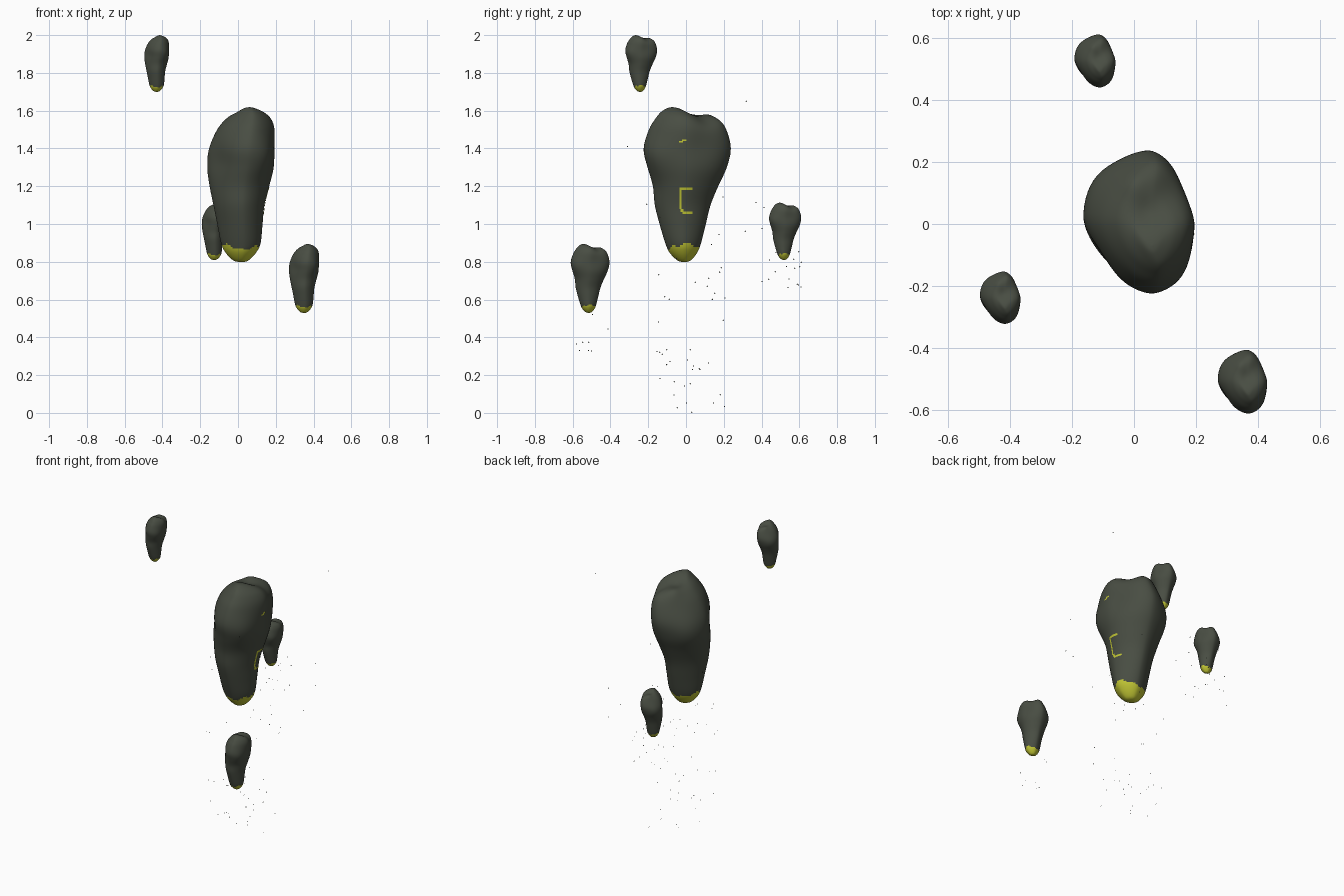
import bpy, bmesh, math, random
from mathutils import Vector
from mathutils.bvhtree import BVHTree

if "Cube" in bpy.data.objects:
    bpy.data.objects.remove(bpy.data.objects["Cube"], do_unlink=True)


def material(name, color):
    mat = bpy.data.materials.new(name)
    mat.use_nodes = True
    mat.diffuse_color = (*color, 1)
    bsdf = mat.node_tree.nodes["Principled BSDF"]
    bsdf.inputs["Base Color"].default_value = (*color, 1)
    bsdf.inputs["Roughness"].default_value = 0.9
    return mat


stone = material("dark stone", (0.066, 0.075, 0.056))
glow = material("yellow green", (0.54, 0.57, 0.035))

# Rock outline by height: z, x min, x max, y min, y max
PROFILE = [
    (0.798, 0.02, 0.02, -0.01, -0.01),
    (0.807, -0.025, 0.055, -0.045, 0.025),
    (0.85, -0.067, 0.097, -0.088, 0.06),
    (0.9, -0.09, 0.12, -0.11, 0.08),
    (1.0, -0.11, 0.13, -0.14, 0.105),
    (1.1, -0.13, 0.14, -0.165, 0.13),
    (1.2, -0.15, 0.165, -0.175, 0.17),
    (1.3, -0.162, 0.19, -0.20, 0.215),
    (1.4, -0.153, 0.198, -0.22, 0.237),
    (1.5, -0.11, 0.198, -0.195, 0.215),
    (1.56, -0.06, 0.178, -0.16, 0.18),
    (1.595, -0.01, 0.14, -0.13, 0.12),
    (1.615, 0.03, 0.09, -0.095, 0.0),
    (1.62, 0.06, 0.06, -0.07, -0.07),
]
SEGMENTS, STEPS = 64, 6

# Grooves and bulges: centre, radius, push
BUMPS = [
    ((0.05, 0.035, 1.60), 0.06, (0, 0, -0.028)),
    ((0.11, 0.10, 1.56), 0.08, (-0.02, -0.015, -0.035)),
    ((0.15, 0.08, 1.42), 0.10, (-0.015, -0.01, 0)),
    ((0.0, 0.14, 1.57), 0.05, (-0.005, 0, 0.012)),
    ((-0.12, 0.13, 1.33), 0.11, (-0.012, 0.018, 0)),
    ((-0.12, -0.11, 1.35), 0.10, (0.014, 0.014, 0)),
    ((0.11, -0.15, 1.36), 0.10, (0.02, -0.012, 0)),
]


def smooth_row(i, t):
    """Catmull-Rom blend between neighbouring profile rows."""
    last = len(PROFILE) - 1
    rows = [PROFILE[min(max(i + k, 0), last)] for k in (-1, 0, 1, 2)]
    return [b + 0.5 * t * (c - a + t * (2 * a - 5 * b + 4 * c - d
            + t * (3 * (b - c) + d - a))) for a, b, c, d in zip(*rows)]


def rock_point(row, angle):
    z, x0, x1, y0, y1 = row
    cx, cy = x0 + 0.57 * (x1 - x0), y0 + 0.5 * (y1 - y0)
    c, s = math.cos(angle), math.sin(angle)
    # slightly diamond shaped section
    r = (abs(c) ** 1.7 + abs(s) ** 1.7) ** (-1 / 1.7)
    base = Vector((cx + r * c * (x1 - cx if c > 0 else cx - x0),
                   cy + r * s * (y1 - cy if s > 0 else cy - y0), z))
    p = base.copy()
    for centre, radius, push in BUMPS:
        distance = (base - Vector(centre)).length
        p += Vector(push) * math.exp(-(distance / radius) ** 2)
    return p


def build_rock():
    bm = bmesh.new()
    rings = []
    for i in range(len(PROFILE) - 1):
        for k in range(STEPS):
            if i + k:
                row = smooth_row(i, k / STEPS)
                rings.append([bm.verts.new(rock_point(row, math.tau * j / SEGMENTS))
                              for j in range(SEGMENTS)])
    bottom = bm.verts.new(rock_point(PROFILE[0], 0))
    top = bm.verts.new(rock_point(PROFILE[-1], 0))
    for j in range(SEGMENTS):
        n = (j + 1) % SEGMENTS
        bm.faces.new((bottom, rings[0][n], rings[0][j]))
        bm.faces.new((top, rings[-1][j], rings[-1][n]))
        for a, b in zip(rings, rings[1:]):
            bm.faces.new((a[j], a[n], b[n], b[j]))
    # uneven coloured tip
    for f in bm.faces:
        f.smooth = True
        c = f.calc_center_median()
        a = math.atan2(c.y + 0.015, c.x - 0.015)
        edge = 0.88 + 0.014 * math.cos(2 * a - 0.4) + 0.006 * math.sin(7 * a)
        f.material_index = int(c.z < edge)
    mesh = bpy.data.meshes.new("rock")
    tree = BVHTree.FromBMesh(bm)
    bm.to_mesh(mesh)
    bm.free()
    mesh.materials.append(stone)
    mesh.materials.append(glow)
    return mesh, tree


def add_object(name, mesh):
    obj = bpy.data.objects.new(name, mesh)
    bpy.context.collection.objects.link(obj)
    return obj


rock_mesh, rock_tree = build_rock()
add_object("large_rock", rock_mesh)

# Smaller copies: name, scale, centre x, centre y, base z
for name, s, x, y, z in [("upper_rock", 0.366, -0.43, -0.235, 1.70),
                         ("lower_rock", 0.445, 0.35, -0.505, 0.53),
                         ("back_rock", 0.37, -0.125, 0.527, 0.81)]:
    rock = add_object(name, rock_mesh)
    rock.scale = (s, s, s)
    rock.location = (x - 0.0175 * s, y - 0.0125 * s, z - 0.8 * s)


# Thin markings laid on the left face of the large rock
def surface(y, z):
    hit = rock_tree.ray_cast(Vector((1, y, z)), Vector((-1, 0, 0)))[0]
    return hit + Vector((0.003, 0, 0))


bm = bmesh.new()
for y0, y1, z0, z1 in [(-0.035, -0.024, 1.08, 1.18), (-0.035, 0.035, 1.18, 1.192),
                       (-0.018, 0.035, 1.054, 1.065), (-0.03, -0.012, 1.063, 1.08),
                       (-0.037, -0.015, 1.431, 1.439), (-0.022, 0.002, 1.439, 1.448)]:
    n = 6
    grid = [[bm.verts.new(surface(y0 + (y1 - y0) * i / n, z0 + (z1 - z0) * k / n))
             for k in range(n + 1)] for i in range(n + 1)]
    for i in range(n):
        for k in range(n):
            bm.faces.new((grid[i][k], grid[i + 1][k], grid[i + 1][k + 1], grid[i][k + 1]))
marks = bpy.data.meshes.new("side_markings")
bm.to_mesh(marks)
bm.free()
marks.materials.append(glow)
add_object("side_markings", marks)

# Tiny falling flakes: count, centre, spread
random.seed(4)
bm = bmesh.new()


def flake(p, size=0.004):
    corners = [(0, -size, 0), (0, 0, -size), (0, size, 0), (0, 0, size)]
    bm.faces.new([bm.verts.new(Vector(p) + Vector(c)) for c in corners])


for count, centre, spread in [(34, (0.03, 0.02, 0.4), (0.2, 0.2, 0.38)),
                              (10, (0.35, -0.5, 0.45), (0.1, 0.09, 0.13)),
                              (14, (-0.12, 0.5, 0.76), (0.08, 0.12, 0.11)),
                              (16, (0.05, 0.1, 0.95), (0.4, 0.4, 0.25))]:
    for _ in range(count):
        flake([c + random.uniform(-s, s) for c, s in zip(centre, spread)])
for p in [(0.05, 0.03, 0.004), (0.43, 0.32, 1.65), (0.23, -0.31, 1.41)]:
    flake(p)
flakes = bpy.data.meshes.new("falling_flakes")
bm.to_mesh(flakes)
bm.free()
flakes.materials.append(stone)
add_object("falling_flakes", flakes)
